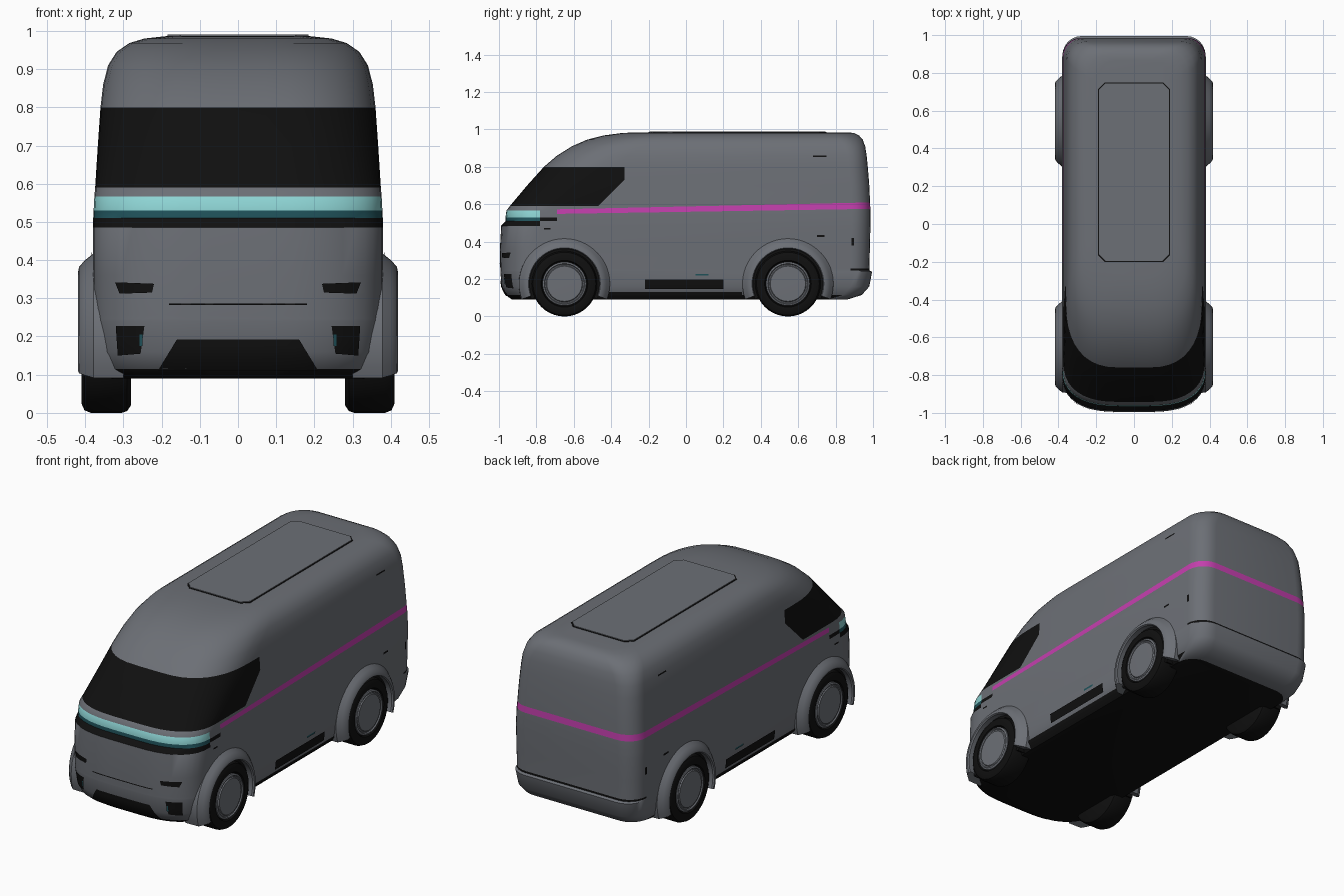
import bpy, bmesh
from math import sin, cos, pi, radians
from mathutils import Vector
from mathutils.bvhtree import BVHTree

old = bpy.data.objects.get("Cube")
if old:
    bpy.data.objects.remove(old)


def material(name, r, g, b):
    m = bpy.data.materials.new(name)
    m.use_nodes = True
    m.diffuse_color = (r, g, b, 1)
    m.node_tree.nodes["Principled BSDF"].inputs["Base Color"].default_value = (r, g, b, 1)
    return m


GREY = material("body grey", 0.15, 0.16, 0.18)
BLACK = material("black trim", 0.005, 0.005, 0.005)
PINK = material("pink stripe", 0.55, 0.05, 0.42)
CYAN = material("cyan light", 0.27, 0.66, 0.66)
TEAL = material("dark teal", 0.015, 0.09, 0.11)


def finish(name, bm, mats, angle=35):
    bmesh.ops.recalc_face_normals(bm, faces=bm.faces)
    mesh = bpy.data.meshes.new(name)
    bm.to_mesh(mesh)
    bm.free()
    for m in mats:
        mesh.materials.append(m)
    ob = bpy.data.objects.new(name, mesh)
    bpy.context.collection.objects.link(ob)
    bpy.ops.object.select_all(action="DESELECT")
    ob.select_set(True)
    bpy.context.view_layer.objects.active = ob
    bpy.ops.object.shade_smooth_by_angle(angle=radians(angle))
    return ob


def loft(bm, rings, closed=True):
    """Skin equal-length rings of points; returns the vertex rings."""
    vs = [[bm.verts.new(p) for p in r] for r in rings]
    for a, b in zip(vs, vs[1:]):
        n = len(a)
        for i in range(n if closed else n - 1):
            j = (i + 1) % n
            bm.faces.new((a[i], a[j], b[j], b[i]))
    return vs


def outline(z, front, back, w, depth, rear):
    """Plan section: soft wide nose corners and tight rear corners."""
    half, n = [], 10
    for i in range(n + 1):
        t = i / n * pi / 2
        e = 2 / 2.5
        half.append((w * 0.2 + w * 0.8 * sin(t) ** e, front + depth * (1 - max(cos(t), 0) ** e)))
    for i in range(7):
        t = i / 6 * pi / 2
        half.append((w - rear + rear * cos(t), back - rear + rear * sin(t)))
    return [(x, y, z) for x, y in half] + [(-x, y, z) for x, y in reversed(half)]


# Body: sections stacked upwards (z, front, back, half width, nose depth, rear radius)
levels = [
    (0.09, -0.93, 0.86, 0.34, 0.2, 0.1), (0.115, -0.965, 0.94, 0.36, 0.2, 0.1),
    (0.16, -0.985, 0.98, 0.37, 0.2, 0.1), (0.24, -0.993, 0.995, 0.378, 0.2, 0.1),
    (0.246, -0.993, 0.98, 0.378, 0.2, 0.1), (0.256, -0.993, 0.98, 0.378, 0.2, 0.1),
    (0.36, -0.995, 0.983, 0.38, 0.2, 0.1), (0.485, -0.988, 0.986, 0.38, 0.2, 0.1),
    (0.51, -0.965, 0.986, 0.379, 0.2, 0.1), (0.53, -0.965, 0.986, 0.378, 0.2, 0.1),
    (0.567, -0.96, 0.986, 0.376, 0.2, 0.1), (0.59, -0.942, 0.985, 0.374, 0.22, 0.1),
    (0.70, -0.85, 0.98, 0.367, 0.3, 0.1), (0.80, -0.76, 0.972, 0.36, 0.36, 0.1),
    (0.86, -0.69, 0.966, 0.353, 0.38, 0.1), (0.91, -0.61, 0.958, 0.34, 0.38, 0.11),
    (0.945, -0.53, 0.945, 0.318, 0.36, 0.12), (0.968, -0.44, 0.925, 0.285, 0.32, 0.12),
    (0.98, -0.35, 0.9, 0.245, 0.28, 0.12), (0.985, -0.27, 0.87, 0.2, 0.25, 0.12),
]
bm = bmesh.new()
rings = loft(bm, [outline(*l) for l in levels])
bm.faces.new(rings[0])
bm.faces.new(rings[-1])
surface = BVHTree.FromBMesh(bm)


def cut(co, normal, test):
    faces = [f for f in bm.faces if test(f.calc_center_median())]
    geom = faces + list({e for f in faces for e in f.edges}) + list({v for f in faces for v in f.verts})
    bmesh.ops.bisect_plane(bm, geom=geom, plane_co=co, plane_no=normal, dist=1e-5)


def in_glass(c):
    return 0.59 < c.z < 0.80


def low_line(y):
    return 0.55 + 0.016 * (y + 0.6)


def high_line(y):
    return 0.575 + 0.022 * (y + 0.6)


for y in (-0.78, -0.69):
    cut((0, y, 0), (0, 1, 0), lambda c: 0.4 < c.z < 0.6)
cut((0, -0.33, 0), (0, 1, 0), in_glass)
cut((0, -0.45, 0.61), (0, 1, -1), in_glass)
for line, slope in ((low_line, 0.016), (high_line, 0.022)):
    cut((0, 0, line(0)), (0, -slope, 1), lambda c: c.y > -0.69 and 0.5 < c.z < 0.7)


def colour(c):
    y, z = c.y, c.z
    if z < 0.115 and (y < 0.45 or z < 0.091):
        return 1
    if 0.246 < z < 0.256 and y > 0.76:
        return 1
    if in_glass(c) and y < -0.33 and z - 0.61 > y + 0.45:
        return 1
    if y > -0.69 and low_line(y) < z < high_line(y):
        return 2
    if 0.485 < z < 0.567 and y < -0.78:
        return 1 if z < 0.51 else 4 if z < 0.53 else 3
    if 0.51 < z < 0.53 and y < -0.69:
        return 1
    return 0


for f in bm.faces:
    f.material_index = colour(f.calc_center_median())
finish("van_body", bm, [GREY, BLACK, PINK, CYAN, TEAL])


# Thin plates that follow the body surface
def plate(name, mat, corners, direction, nu=8, nv=2, lift=0.004):
    """Corners are (u, z): u is x for front/back plates and y for side plates."""
    d = Vector(direction)
    bm = bmesh.new()
    a, b, c, e = [Vector(p) for p in corners]
    rows = []
    for j in range(nv + 1):
        row = []
        for i in range(nu + 1):
            u, z = a.lerp(b, i / nu).lerp(e.lerp(c, i / nu), j / nv)
            start = Vector((u, 0, z)) if d.x == 0 else Vector((0, u, z))
            hit = surface.ray_cast(start - d * 2, d)[0]
            row.append((hit or start) - d * lift)
        rows.append(row)
    loft(bm, rows, closed=False)
    ob = finish(name, bm, [mat])
    if ob.data.polygons[0].normal.dot(d) > 0:
        ob.data.flip_normals()
    return ob


def box(u0, u1, z0, z1):
    return [(u0, z0), (u1, z0), (u1, z1), (u0, z1)]


BACKWARD = (0, 1, 0)
plate("front_grille", BLACK, [(-0.21, 0.11), (0.21, 0.11), (0.16, 0.192), (-0.16, 0.192)], BACKWARD, 14, 5)
plate("bumper_seam", BLACK, box(-0.18, 0.18, 0.282, 0.287), BACKWARD, 12, 1)
for s, side in ((1, "left"), (-1, "right")):
    inward = (-s, 0, 0)
    plate(side + "_fog_recess", BLACK, [(s * 0.255, 0.155), (s * 0.315, 0.15), (s * 0.32, 0.228),
          (s * 0.245, 0.228)], BACKWARD, 5, 4)
    plate(side + "_fog_light", TEAL, box(s * 0.25, s * 0.258, 0.175, 0.205), BACKWARD, 1, 2, 0.007)
    plate(side + "_front_vent", BLACK, [(s * 0.225, 0.315), (s * 0.31, 0.312), (s * 0.322, 0.342),
          (s * 0.22, 0.338)], BACKWARD, 6, 2)
    plate(side + "_side_step", BLACK, box(-0.22, 0.2, 0.147, 0.198), inward, 6, 3, 0.008)
    plate(side + "_sill", BLACK, box(-0.42, 0.3, 0.112, 0.13), inward)
    plate(side + "_step_light", TEAL, box(0.05, 0.12, 0.218, 0.228), inward, 2, 1)
    for i, r in enumerate((box(-0.76, -0.725, 0.465, 0.473), box(0.7, 0.74, 0.425, 0.435),
                           box(0.68, 0.75, 0.853, 0.861), box(0.885, 0.897, 0.38, 0.42))):
        plate(f"{side}_trim_{i + 1}", BLACK, r, inward, 2, 1)


# Roof panel with a dark seam around it
def roof_plate(name, mat, grow, top):
    bm = bmesh.new()
    w, y0, y1, c = 0.185 + grow, -0.195 - grow, 0.745 + grow, 0.035
    half = [(w - c, y0), (w, y0 + c), (w, y1 - c), (w - c, y1)]
    pts = half + [(-x, y) for x, y in reversed(half)]
    r = loft(bm, [[(x, y, z) for x, y in pts] for z in (0.982, top)])
    bm.faces.new(r[1])
    finish(name, bm, [mat])


roof_plate("roof_panel_seam", BLACK, 0.005, 0.987)
roof_plate("roof_panel", GREY, 0, 0.99)


# Wheels and arches: profiles of (radius, x) swept around the axle
def sweep(name, mat, profile, side, y, start, end, steps):
    bm = bmesh.new()
    full = end - start >= 360
    arcs = []
    for i in range(steps + 1):
        t = radians(start + (end - start) * i / steps)
        arcs.append([(side * x, y + r * cos(t), 0.175 + r * sin(t)) for r, x in profile])
    v = loft(bm, arcs, closed=not full)
    if full:
        bmesh.ops.remove_doubles(bm, verts=bm.verts, dist=1e-5)
    else:
        bm.faces.new(v[0])
        bm.faces.new(v[-1])
    finish(name, bm, [mat])


TYRE = [(0, 0.28), (0.155, 0.28), (0.17, 0.29), (0.175, 0.305), (0.175, 0.385),
        (0.168, 0.402), (0.15, 0.41), (0.125, 0.408), (0.12, 0.395), (0, 0.395)]
RIM = [(0.117, 0.39), (0.117, 0.406), (0.108, 0.41), (0.104, 0.404), (0.098, 0.404),
       (0.094, 0.409), (0, 0.411)]
WELL = [(0, 0.384), (0.195, 0.384), (0.195, 0.3), (0, 0.3)]
ARCH = [(0.245, 0.3), (0.243, 0.378), (0.225, 0.4), (0.208, 0.416), (0.192, 0.419),
        (0.187, 0.412), (0.187, 0.3)]
for s, side in ((1, "left"), (-1, "right")):
    for y, end in ((-0.65, "front"), (0.545, "rear")):
        tag = f"{end}_{side}_"
        sweep(tag + "tyre", BLACK, TYRE, s, y, 0, 360, 40)
        sweep(tag + "rim", GREY, RIM, s, y, 0, 360, 40)
        sweep(tag + "wheel_well", BLACK, WELL, s, y, -25, 205, 30)
        sweep(tag + "wheel_arch", GREY, ARCH, s, y, -20, 200, 32)
